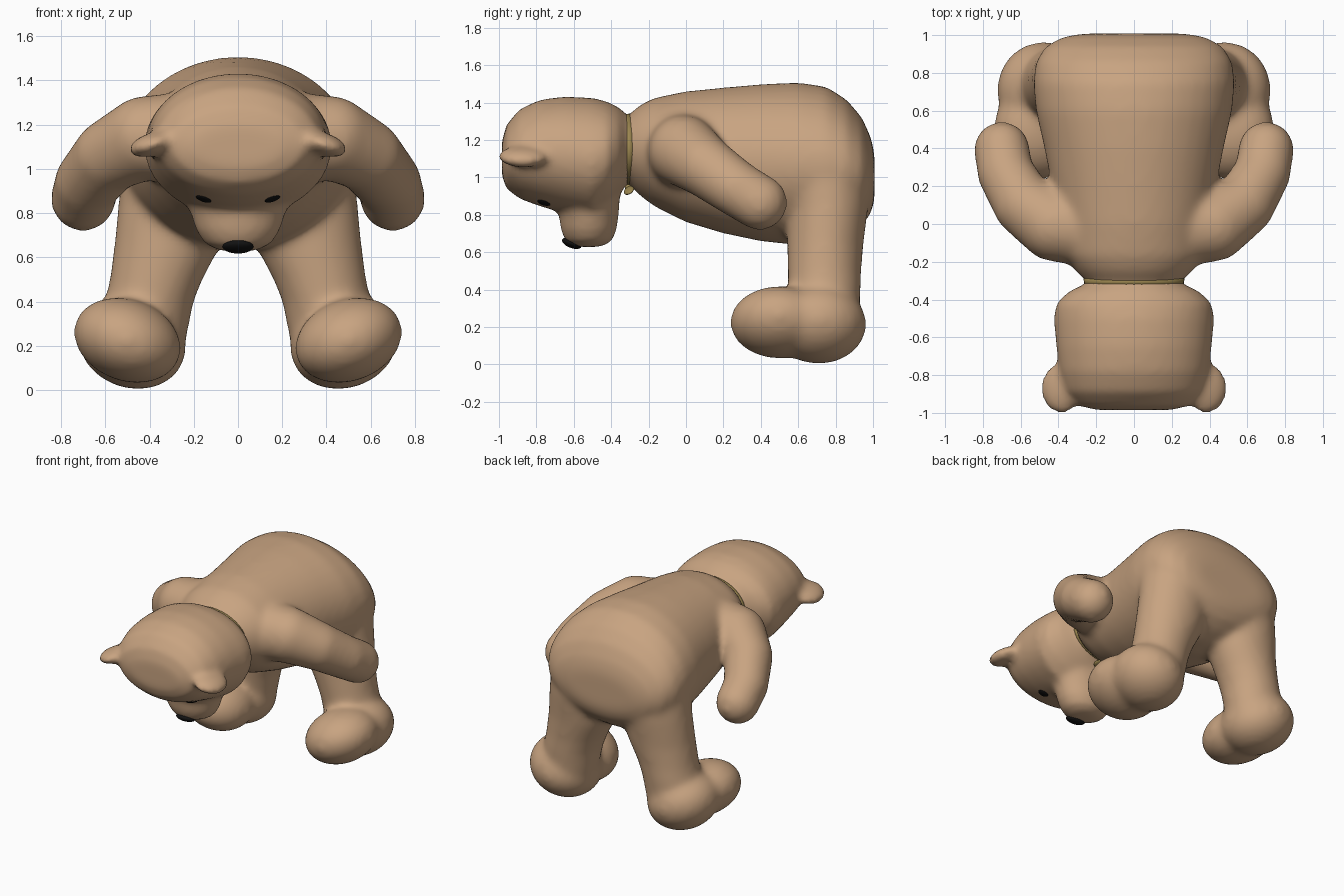
import bpy, bmesh, math
from mathutils import Vector, Matrix

if "Cube" in bpy.data.objects:
    bpy.data.objects.remove(bpy.data.objects["Cube"])


def material(name, rgb):
    m = bpy.data.materials.new(name)
    m.diffuse_color = (*rgb, 1)
    m.use_nodes = True
    m.node_tree.nodes["Principled BSDF"].inputs["Base Color"].default_value = m.diffuse_color
    return m


FUR = material("tan fur", (0.58, 0.37, 0.22))
GOLD = material("gold ribbon", (0.33, 0.24, 0.08))
BLACK = material("black", (0.006, 0.006, 0.006))


def loft(bm, rings, n=40):
    """Skin elliptical rings given as (centre, half-axis u, half-axis v)."""
    loops = []
    for c, u, v in rings:
        loops.append([bm.verts.new(Vector(c) + Vector(u) * math.cos(a) + Vector(v) * math.sin(a))
                      for a in (2 * math.pi * i / n for i in range(n))])
    for a, b in zip(loops, loops[1:]):
        for i in range(n):
            j = (i + 1) % n
            bm.faces.new((a[i], a[j], b[j], b[i]))
    bm.faces.new(loops[0])
    bm.faces.new(loops[-1])


def loft_y(bm, rows):
    """Rows of (y, centre z, half width, half height)."""
    loft(bm, [((0, y, z), (rx, 0, 0), (0, 0, rz)) for y, z, rx, rz in rows])


def loft_z(bm, rows, side=1):
    """Rows of (z, centre x, centre y, half width, half depth)."""
    loft(bm, [((side * x, y, z), (rx, 0, 0), (0, ry, 0)) for z, x, y, rx, ry in rows])


def ball(bm, c, r, rot=None):
    m = Matrix.Translation(c) @ (rot or Matrix()) @ Matrix.Diagonal((*r, 1))
    bmesh.ops.create_uvsphere(bm, u_segments=28, v_segments=18, radius=1, matrix=m)


def limb(bm, pts, side):
    """Chain of balls along points of (x, y, z, radius)."""
    for a, b in zip(pts, pts[1:]):
        for k in range(7):
            x, y, z, r = Vector(a).lerp(Vector(b), k / 6)
            ball(bm, (side * x, y, z), (r, r, r))


def finish(bm, name, mat, soft=0):
    bmesh.ops.recalc_face_normals(bm, faces=bm.faces)
    me = bpy.data.meshes.new(name)
    bm.to_mesh(me)
    bm.free()
    ob = bpy.data.objects.new(name, me)
    bpy.context.collection.objects.link(ob)
    bpy.context.view_layer.objects.active = ob
    if soft:  # fuse the overlapping volumes and soften the joins
        rm = ob.modifiers.new("fuse", 'REMESH')
        rm.mode = 'VOXEL'
        rm.voxel_size = 0.02
        sm = ob.modifiers.new("soften", 'SMOOTH')
        sm.factor = 0.5
        sm.iterations = soft
        for m in ("fuse", "soften"):
            bpy.ops.object.modifier_apply(modifier=m)
    ob.data.materials.clear()
    ob.data.materials.append(mat)
    for p in ob.data.polygons:
        p.use_smooth = True
        p.material_index = 0
    return ob


# Body: torso, arms, legs and feet
bm = bmesh.new()
loft_y(bm, [(-0.42, 1.15, 0.20, 0.14), (-0.31, 1.15, 0.245, 0.18), (-0.25, 1.145, 0.31, 0.24),
            (-0.17, 1.135, 0.37, 0.29), (0.0, 1.11, 0.40, 0.35), (0.2, 1.09, 0.435, 0.39),
            (0.4, 1.078, 0.475, 0.42), (0.6, 1.072, 0.52, 0.435), (0.75, 1.065, 0.535, 0.42),
            (0.86, 1.05, 0.52, 0.365), (0.94, 1.03, 0.47, 0.29), (0.99, 1.01, 0.38, 0.20),
            (1.008, 1.0, 0.27, 0.12)])
for s in (1, -1):
    limb(bm, [(0.22, -0.02, 1.14, 0.21), (0.42, -0.01, 1.14, 0.19), (0.58, 0.10, 1.06, 0.165),
              (0.68, 0.27, 0.94, 0.15), (0.70, 0.395, 0.865, 0.148)], s)
    loft_z(bm, [(1.10, 0.28, 0.75, 0.24, 0.22), (0.85, 0.29, 0.76, 0.25, 0.215),
                (0.65, 0.32, 0.745, 0.24, 0.205), (0.50, 0.37, 0.74, 0.21, 0.197),
                (0.40, 0.40, 0.74, 0.20, 0.195), (0.20, 0.43, 0.74, 0.19, 0.18)], s)
    tilt = Matrix.Rotation(-0.35 * s, 4, 'Y')
    ball(bm, (0.48 * s, 0.71, 0.215), (0.25, 0.255, 0.207), tilt)
    ball(bm, (0.50 * s, 0.50, 0.225), (0.25, 0.265, 0.185), tilt)
finish(bm, "body", FUR, 18)

# Head: skull, downward muzzle and ears
bm = bmesh.new()
loft_y(bm, [(-0.985, 1.10, 0.20, 0.09), (-0.96, 1.11, 0.30, 0.17), (-0.89, 1.125, 0.365, 0.24),
            (-0.78, 1.13, 0.395, 0.285), (-0.65, 1.12, 0.412, 0.312), (-0.50, 1.10, 0.425, 0.325),
            (-0.42, 1.12, 0.412, 0.285), (-0.36, 1.14, 0.35, 0.235), (-0.31, 1.15, 0.25, 0.18),
            (-0.22, 1.15, 0.20, 0.14)])
loft_z(bm, [(0.95, 0, -0.53, 0.28, 0.18), (0.80, 0, -0.52, 0.215, 0.16), (0.72, 0, -0.52, 0.19, 0.15),
            (0.66, 0, -0.52, 0.15, 0.125), (0.628, 0, -0.52, 0.08, 0.07)])
for s in (1, -1):
    ball(bm, (0.385 * s, -0.87, 1.112), (0.115, 0.135, 0.052), Matrix.Rotation(0.3 * s, 4, 'Y'))
head = finish(bm, "head", FUR, 12)

# Eyes laid flat on the face
for s, label in ((1, "right"), (-1, "left")):
    hit, p, n, i = head.closest_point_on_mesh((0.16 * s, -0.765, 0.85))
    bm = bmesh.new()
    ball(bm, p, (0.036, 0.036, 0.009), n.to_track_quat('Z', 'Y').to_matrix().to_4x4())
    finish(bm, label + "_eye", BLACK)

# Nose at the muzzle tip
bm = bmesh.new()
ball(bm, (0, -0.61, 0.648), (0.07, 0.055, 0.026), Matrix.Rotation(-0.35, 4, 'X'))
finish(bm, "nose", BLACK)

# Collar ribbon around the neck
bm = bmesh.new()
loft_y(bm, [(-0.328, 1.15, 0.262, 0.188), (-0.285, 1.15, 0.268, 0.192)])
finish(bm, "collar", GOLD)

# Small bow under the chin
bm = bmesh.new()
ball(bm, (0, -0.305, 0.945), (0.022, 0.022, 0.02))
for s in (1, -1):
    ball(bm, (0.05 * s, -0.305, 0.93), (0.05, 0.03, 0.014),
         Matrix.Rotation(0.6, 4, 'X') @ Matrix.Rotation(0.3 * s, 4, 'Y'))
finish(bm, "bow", GOLD)
